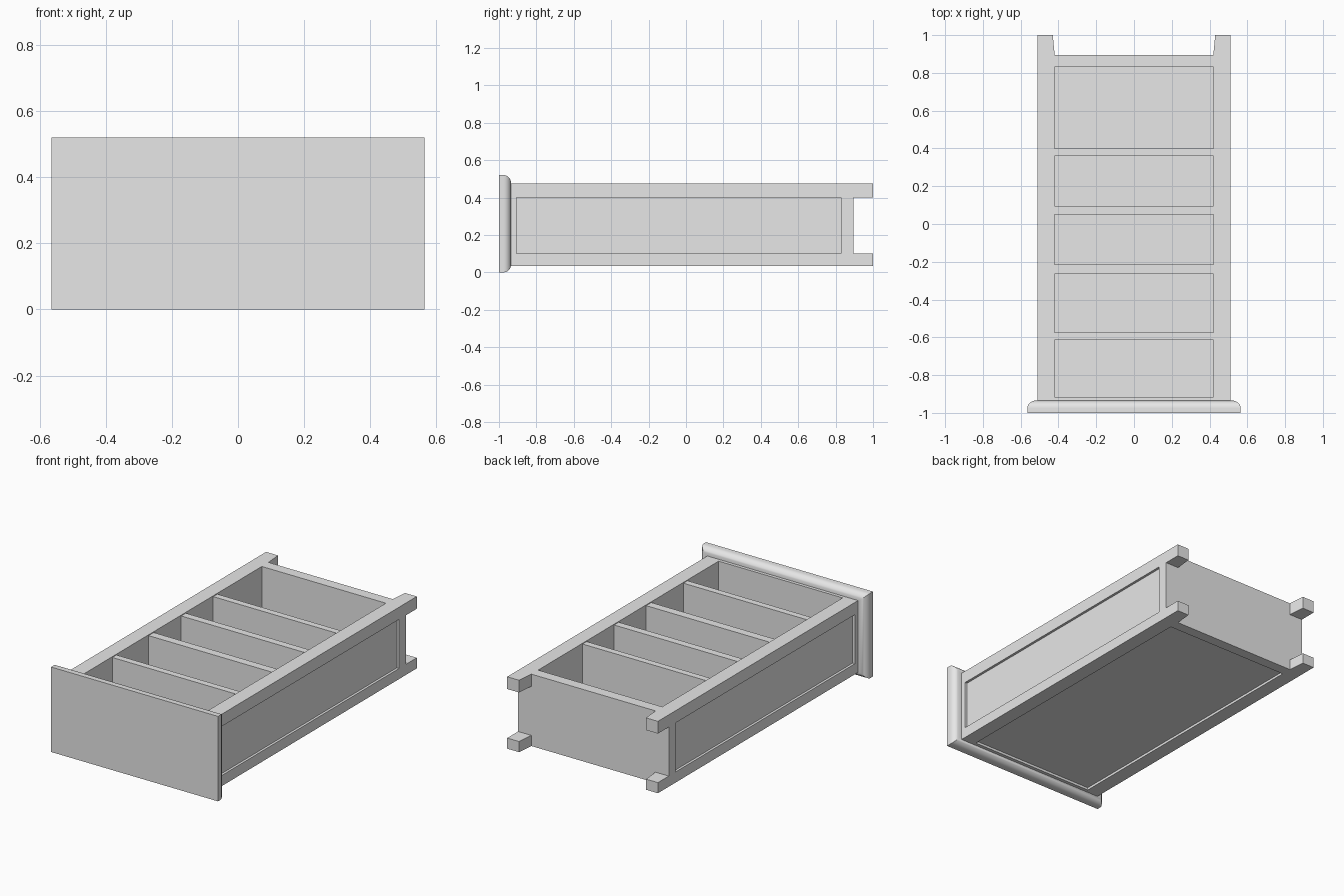
import bpy, bmesh, math
from mathutils import Vector

if "Cube" in bpy.data.objects:
    bpy.data.objects.remove(bpy.data.objects["Cube"], do_unlink=True)

grey = bpy.data.materials.new("plain grey")
grey.use_nodes = True
grey.diffuse_color = (0.8, 0.8, 0.8, 1)
grey.node_tree.nodes["Principled BSDF"].inputs["Base Color"].default_value = (0.8, 0.8, 0.8, 1)


def finish(name, bm):
    bmesh.ops.recalc_face_normals(bm, faces=bm.faces)
    mesh = bpy.data.meshes.new(name)
    bm.to_mesh(mesh)
    bm.free()
    mesh.materials.append(grey)
    obj = bpy.data.objects.new(name, mesh)
    bpy.context.collection.objects.link(obj)
    return obj


def box(name, x, y, z, taper=None):
    """Box between (low, high) pairs; taper moves the +y end's inner x edge."""
    bm = bmesh.new()
    bmesh.ops.create_cube(bm, size=1)
    for v in bm.verts:
        at_end = v.co.y > 0
        v.co = Vector([r[0] if c < 0 else r[1] for c, r in zip(v.co, (x, y, z))])
        if taper and at_end and abs(v.co.x) < 0.45:
            v.co.x = math.copysign(taper, v.co.x)
    return finish(name, bm)


OUT, IN = 0.51, 0.42            # outer and inner half widths
TOP_Y, END_Y = -0.94, 0.895     # ends of the carcass
LOW, HIGH = 0.035, 0.475        # back and front of the carcass

# Sides: corner posts with feet, end rails and a recessed panel
for side, s in (("left", 1), ("right", -1)):
    def span(a, b):
        return tuple(sorted((s * a, s * b)))
    for place, z in (("back", (LOW, 0.10)), ("front", (0.40, HIGH))):
        box(f"{side}_{place}_post", span(IN, OUT), (TOP_Y, END_Y), z)
        box(f"{side}_{place}_foot", span(IN, OUT), (END_Y, 1), z, taper=0.43)
    box(f"{side}_upper_rail", span(IN, OUT), (TOP_Y, -0.905), (0.10, 0.40))
    box(f"{side}_lower_rail", span(IN, OUT), (0.83, END_Y), (0.10, 0.40))
    box(f"{side}_panel", span(IN, 0.495), (-0.905, 0.83), (0.10, 0.40))

# Ends of the case and recessed back panel
box("upper_end_board", (-IN, IN), (TOP_Y, -0.915), (LOW, HIGH))
box("lower_end_board", (-IN, IN), (0.83, END_Y), (LOW, HIGH))
box("back_panel", (-IN, IN), (-0.915, 0.83), (0.05, 0.07))

# Shelves
for i, y in enumerate([(-0.615, -0.575), (-0.265, -0.215), (0.05, 0.095), (0.36, 0.40)]):
    box(f"shelf_{i + 1}", (-IN, IN), y, (0.07, HIGH - 0.005))

# Top board with a rounded underside edge, lofted from rectangular rings
bm = bmesh.new()
steps = 8
rings = [(-1.0, 0.0)]
for i in range(steps + 1):
    a = math.pi / 2 * i / steps
    rings.append((-0.975 + 0.04 * math.sin(a), 0.045 * (1 - math.cos(a))))
loops = []
for y, inset in rings:
    x, z = 0.565 - inset, 0.26 - inset
    loops.append([bm.verts.new((sx * x, y, 0.26 + sz * z))
                  for sx, sz in ((-1, -1), (1, -1), (1, 1), (-1, 1))])
for a, b in zip(loops, loops[1:]):
    for k in range(4):
        bm.faces.new((a[k], a[(k + 1) % 4], b[(k + 1) % 4], b[k]))
bm.faces.new(loops[0])
bm.faces.new(loops[-1])
board = finish("top_board", bm)
bpy.ops.object.select_all(action="DESELECT")
board.select_set(True)
bpy.context.view_layer.objects.active = board
bpy.ops.object.shade_smooth_by_angle(angle=math.radians(35))
